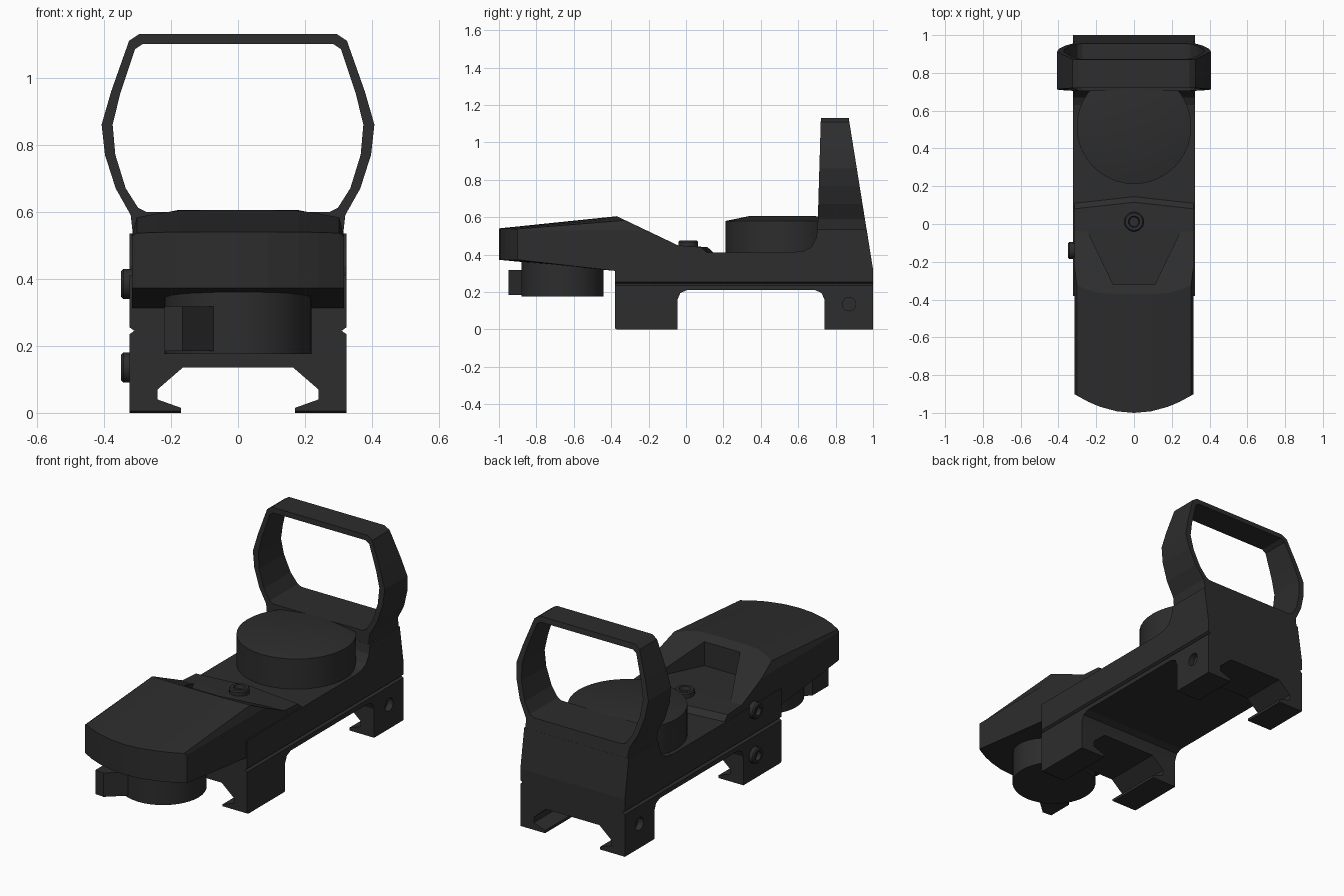
import bpy, bmesh, math
from mathutils import Matrix, Vector

if "Cube" in bpy.data.objects:
    bpy.data.objects.remove(bpy.data.objects["Cube"])

black = bpy.data.materials.new("matte black")
black.diffuse_color = (0.026, 0.026, 0.026, 1)
black.use_nodes = True
black.node_tree.nodes["Principled BSDF"].inputs["Base Color"].default_value = black.diffuse_color


def finish(name, bm, smooth=False):
    bmesh.ops.recalc_face_normals(bm, faces=bm.faces)
    me = bpy.data.meshes.new(name)
    bm.to_mesh(me)
    bm.free()
    ob = bpy.data.objects.new(name, me)
    bpy.context.collection.objects.link(ob)
    me.materials.append(black)
    bpy.ops.object.select_all(action='DESELECT')
    ob.select_set(True)
    bpy.context.view_layer.objects.active = ob
    if smooth:
        bpy.ops.object.shade_smooth_by_angle(angle=math.radians(25))
    return ob


def loft(bm, rings, closed=False):
    """Skin equal-length closed rings; cap the ends, or join last to first."""
    vs = [[bm.verts.new(p) for p in r] for r in rings]
    n = len(vs[0])
    pairs = list(zip(vs, vs[1:])) + ([(vs[-1], vs[0])] if closed else [])
    for a, b in pairs:
        for i in range(n):
            j = (i + 1) % n
            bm.faces.new((a[i], a[j], b[j], b[i]))
    if not closed:
        bm.faces.new(vs[0])
        bm.faces.new(vs[-1])


def prism(bm, pts, axis, a, b):
    """Extrude a 2D outline along an axis from a to b."""
    put = {'x': lambda p, t: (t, p[0], p[1]),
           'y': lambda p, t: (p[0], t, p[1]),
           'z': lambda p, t: (p[0], p[1], t)}[axis]
    loft(bm, [[put(p, t) for p in pts] for t in (a, b)])


def lathe(bm, profile, mat=Matrix(), n=32):
    """Spin (radius, height) pairs about the local z axis."""
    loft(bm, [[mat @ Vector((r * math.cos(2 * math.pi * i / n),
                             r * math.sin(2 * math.pi * i / n), z))
               for i in range(n)] for r, z in profile])


def mirror(half):
    return half + [(-x, z) for x, z in reversed(half)]


def cut(ob, cutter_bm):
    cutter = finish("cutter", cutter_bm)
    m = ob.modifiers.new("cut", 'BOOLEAN')
    m.operation, m.solver, m.object = 'DIFFERENCE', 'EXACT', cutter
    bpy.context.view_layer.objects.active = ob
    bpy.ops.object.modifier_apply(modifier="cut")
    bpy.data.objects.remove(cutter)


# Main body with two clamp legs, extruded side profile
bm = bmesh.new()
prism(bm, [(-0.38, 0.005), (-0.37, 0), (-0.045, 0), (-0.045, 0.16), (-0.03, 0.195),
           (0.005, 0.21), (0.69, 0.21), (0.725, 0.195), (0.74, 0.16), (0.74, 0),
           (1, 0), (1, 0.32), (0.966, 0.535), (0.703, 0.535), (0.695, 0.485),
           (0.67, 0.44), (0.63, 0.42), (0.57, 0.412), (-0.38, 0.412)],
      'x', -0.323, 0.323)
body = finish("body", bm)

# Rail channel, side grooves and rear bolt holes
bm = bmesh.new()
prism(bm, mirror([(0.17, -0.1), (0.17, 0.015), (0.24, 0.04), (0.24, 0.07), (0.165, 0.135)]),
      'y', -0.6, 1.2)
for s in (-1, 1):
    prism(bm, [(s * 0.309, 0.245), (s * 0.335, 0.227), (s * 0.335, 0.263)], 'y', -0.6, 1.2)
    lathe(bm, [(0.036, 0.29), (0.036, 0.36)],
          Matrix.Translation((0, 0.872, 0.135)) @ Matrix.Rotation(s * math.pi / 2, 4, 'Y'), 16)
cut(body, bm)

# Front hood, lofted across x with an arched top and curved nose
bm = bmesh.new()
half = [(0, 0), (0.09, 0), (0.18, 0.002), (0.24, 0.010), (0.302, 0.022), (0.316, 0.075)]
stations = [(-x, d) for x, d in reversed(half[1:])] + half
rings = []
for x, d in stations:
    nose = -1 + 0.1 * (x / 0.316) ** 2
    rings.append([(x, nose, 0.372), (x, nose, 0.54 - 0.16 * d), (x, -0.37 + 2.05 * d, 0.605 - d),
                  (x, -0.04, 0.448), (x, -0.04, 0.38), (x, -0.37, 0.37), (x, -0.37, 0.312)])
loft(bm, rings)
hood = finish("hood", bm)

# Trapezoid recess in the back of the hood
bm = bmesh.new()
prism(bm, [(-0.11, -0.32), (0.11, -0.32), (0.265, 0), (-0.265, 0)], 'z', 0.435, 0.8)
cut(hood, bm)

# Emitter deck with chevron rear edge
bm = bmesh.new()
loft(bm, [[(x, -0.33, 0.38), (x, -0.33, 0.448), (x, -0.03, 0.448), (x, e - 0.03, 0.44),
           (x, e, 0.412), (x, e, 0.38)] for x, e in ((-0.315, 0.11), (0, 0.145), (0.315, 0.11))])
finish("emitter_deck", bm)

# Small emitter screw
bm = bmesh.new()
lathe(bm, [(0.052, 0.43), (0.052, 0.468), (0.046, 0.475), (0.03, 0.475), (0.025, 0.455)],
      Matrix.Translation((0, 0.012, 0)), 20)
finish("emitter_screw", bm, True)

# Round battery housing
bm = bmesh.new()
lathe(bm, [(0.303, 0.40), (0.303, 0.58), (0.18, 0.605)], Matrix.Translation((0, 0.515, 0)), 40)
finish("round_housing", bm, True)

# Lens frame: outer and inner outlines, tapering towards the top
outer = mirror([(0.295, 1.13), (0.325, 1.11), (0.378, 0.96), (0.407, 0.86), (0.397, 0.77),
                (0.365, 0.67), (0.32, 0.59), (0.31, 0.50)])
inner = mirror([(0.285, 1.10), (0.307, 1.085), (0.352, 0.95), (0.374, 0.86), (0.366, 0.77),
                (0.335, 0.67), (0.298, 0.612), (0.275, 0.60)])


def front_y(z):
    return 0.703 + max(0, z - 0.53) * 0.03


def back_y(z):
    return 1.0 - (z - 0.32) * 0.1605


bm = bmesh.new()
loft(bm, [[(x, f(z), z) for x, z in ring] for ring, f in
          ((outer, front_y), (outer, back_y), (inner, back_y), (inner, front_y))], closed=True)
finish("lens_frame", bm)

# Adjustment knob under the hood, with an angled grip tab
bm = bmesh.new()
lathe(bm, [(0.22, 0.175), (0.22, 0.39)], Matrix.Translation((0, -0.66, 0)), 40)
finish("knob", bm, True)
bm = bmesh.new()
prism(bm, [(-0.065, -0.86), (-0.165, -0.95), (-0.22, -0.945), (-0.22, -0.80), (-0.1, -0.7)],
      'z', 0.185, 0.318)
finish("knob_tab", bm)

# Two socket screws on the left side
for name, z in (("lower_screw", 0.135), ("upper_screw", 0.385)):
    bm = bmesh.new()
    lathe(bm, [(0.045, 0.3), (0.045, 0.342), (0.038, 0.349), (0.024, 0.349), (0.022, 0.328)],
          Matrix.Translation((0, -0.14, z)) @ Matrix.Rotation(-math.pi / 2, 4, 'Y'), 20)
    finish(name, bm, True)
